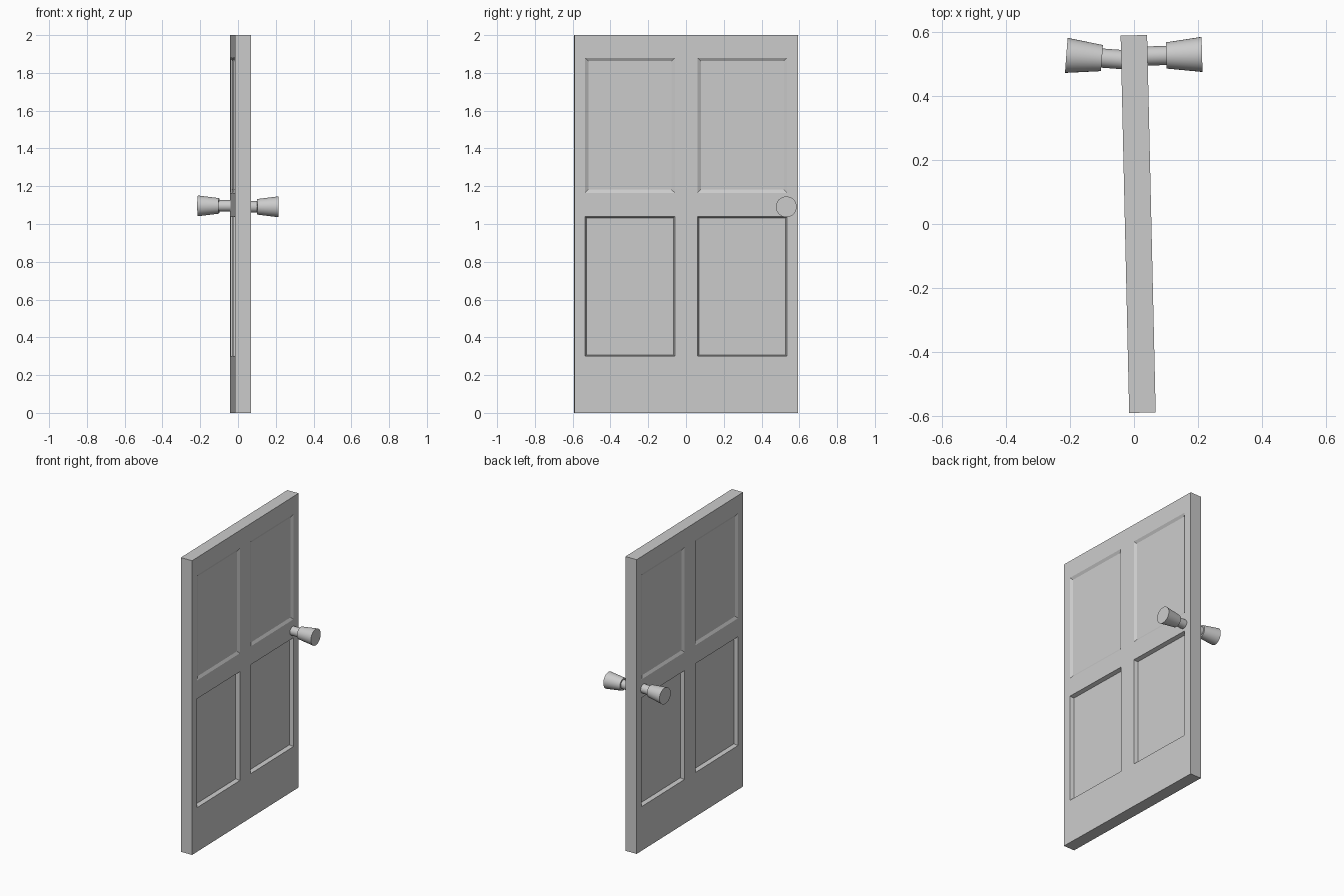
import bpy, bmesh, math
from mathutils import Vector

if "Cube" in bpy.data.objects:
    bpy.data.objects.remove(bpy.data.objects["Cube"])


def add_object(name, bm):
    bmesh.ops.recalc_face_normals(bm, faces=bm.faces)
    mesh = bpy.data.meshes.new(name)
    bm.to_mesh(mesh)
    bm.free()
    obj = bpy.data.objects.new(name, mesh)
    bpy.context.collection.objects.link(obj)
    return obj


# Door slab: a grid of cells on each face, panel cells are inset and sunk
YS = [-0.591, -0.535, -0.06, 0.06, 0.535, 0.591]
ZS = [0, 0.30, 1.04, 1.165, 1.88, 2.0]
HALF = 0.0415

bm = bmesh.new()
lower, upper = [], []
for side in (-1, 1):
    grid = [[bm.verts.new((side * HALF, y, z)) for z in ZS] for y in YS]
    for i in range(5):
        for j in range(5):
            loop = [grid[i][j], grid[i + 1][j], grid[i + 1][j + 1], grid[i][j + 1]]
            face = bm.faces.new(loop if side > 0 else loop[::-1])
            if i in (1, 3) and j == 1:
                lower.append(face)
            elif i in (1, 3) and j == 3:
                upper.append(face)
bm.normal_update()
# Door rim
bmesh.ops.bridge_loops(bm, edges=[e for e in bm.edges if e.is_boundary])
bm.normal_update()
# Deep lower panels and shallow bevelled upper panels
bmesh.ops.inset_individual(bm, faces=lower, thickness=0.011, depth=-0.026)
bmesh.ops.inset_individual(bm, faces=upper, thickness=0.025, depth=-0.010)
door = add_object("door_panel", bm)
door.location.x = 0.013
door.rotation_euler.z = math.radians(1.3)


# Turned knob: stem and flared grip lathed around the line base -> tip
def knob(name, base, tip):
    base, tip = Vector(base), Vector(tip)
    length = (tip - base).length
    profile = [(0, -0.01), (0.03, -0.01), (0.03, length - 0.112),
               (0.041, length - 0.112), (0.055, length), (0, length)]
    bm = bmesh.new()
    verts = [bm.verts.new((r, 0, h)) for r, h in profile]
    edges = [bm.edges.new(pair) for pair in zip(verts, verts[1:])]
    bmesh.ops.spin(bm, geom=verts + edges, cent=(0, 0, 0), axis=(0, 0, 1),
                   angle=math.tau, steps=32)
    bmesh.ops.remove_doubles(bm, verts=bm.verts, dist=1e-5)
    obj = add_object(name, bm)
    obj.location = base
    obj.rotation_euler = (tip - base).to_track_quat('Z', 'Y').to_euler()
    bpy.ops.object.select_all(action='DESELECT')
    obj.select_set(True)
    bpy.context.view_layer.objects.active = obj
    bpy.ops.object.shade_smooth_by_angle(angle=math.radians(30))


knob("knob_left", (-0.04, 0.515, 1.096), (-0.212, 0.528, 1.096))
knob("knob_right", (0.04, 0.526, 1.091), (0.213, 0.531, 1.091))
